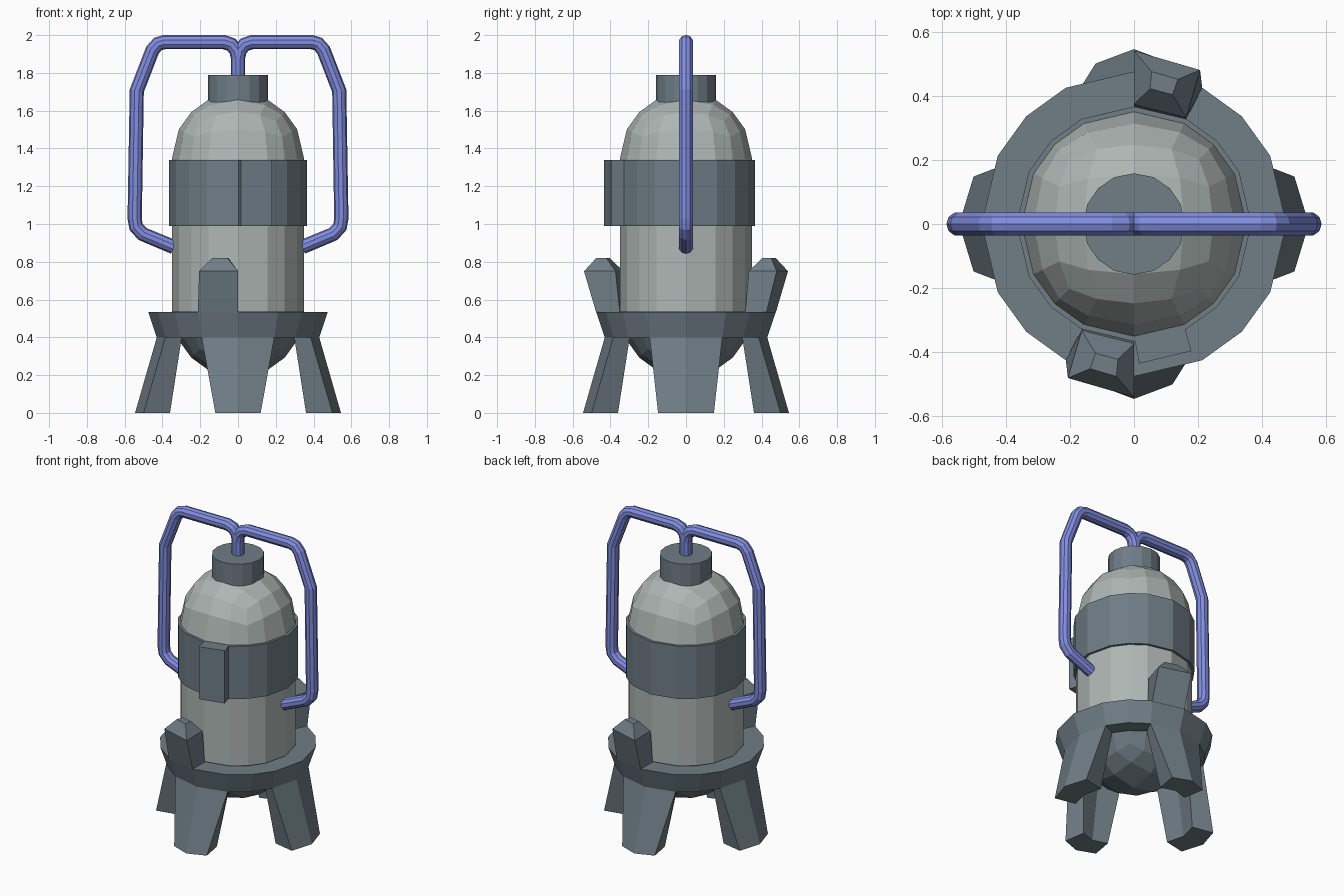
import bpy, bmesh
from math import atan, cos, sin, pi
from mathutils import Vector, Matrix

if "Cube" in bpy.data.objects:
    bpy.data.objects.remove(bpy.data.objects["Cube"])


def material(name, rgb):
    m = bpy.data.materials.new(name)
    m.diffuse_color = (*rgb, 1)
    m.use_nodes = True
    m.node_tree.nodes["Principled BSDF"].inputs["Base Color"].default_value = m.diffuse_color
    return m


SLATE = material("slate_metal", (0.16, 0.205, 0.24))
TANK = material("pale_metal", (0.42, 0.47, 0.45))
BLUE = material("blue_hose", (0.22, 0.27, 0.75))

# 16 directions of a sphered cube's equator
A = atan(0.5)
ANGLES = [q * pi / 2 + a for q in range(4) for a in (0, A, pi / 4, pi / 2 - A)]


def ring(r, z, angles=ANGLES):
    return [(r * cos(a), r * sin(a), z) for a in angles]


def finish(bm, name, mat):
    bmesh.ops.recalc_face_normals(bm, faces=bm.faces)
    me = bpy.data.meshes.new(name)
    bm.to_mesh(me)
    bm.free()
    me.materials.append(mat)
    ob = bpy.data.objects.new(name, me)
    bpy.context.collection.objects.link(ob)
    return ob


def loft(name, loops, mat, closed=False, turn=0.0):
    """Bridge equal loops in order; cap the ends, or join last to first."""
    bm = bmesh.new()
    rot = Matrix.Rotation(turn, 3, 'Z')
    rows = [[bm.verts.new(rot @ Vector(p)) for p in lp] for lp in loops]
    pairs = list(zip(rows, rows[1:])) + ([(rows[-1], rows[0])] if closed else [])
    for a, b in pairs:
        for i in range(len(a)):
            j = (i + 1) % len(a)
            bm.faces.new((a[i], a[j], b[j], b[i]))
    if not closed:
        bm.faces.new(rows[0])
        bm.faces.new(rows[-1])
    return finish(bm, name, mat)


def dome(name, r, z, up, mat, wall=0.0):
    """Half of a sphered cube, with an optional straight wall below it."""
    bm = bmesh.new()
    bmesh.ops.create_cube(bm, size=2)
    bmesh.ops.subdivide_edges(bm, edges=bm.edges[:], cuts=3, use_grid_fill=True)
    low = [v for v in bm.verts if v.co.z < -0.01]
    bmesh.ops.delete(bm, geom=low, context='VERTS')
    for v in bm.verts:
        v.co = v.co.normalized() * r
        v.co.z = z + v.co.z * up
    if wall:
        rim = [e for e in bm.edges if e.is_boundary]
        ext = bmesh.ops.extrude_edge_only(bm, edges=rim)["geom"]
        for v in ext:
            if isinstance(v, bmesh.types.BMVert):
                v.co.z -= wall
    return finish(bm, name, mat)


# Tank body, lower dome and top cap
dome("tank_body", 0.35, 1.345, 1, TANK, wall=0.805)
dome("tank_bottom", 0.35, 0.54, -1, SLATE)
cap_angles = [i * pi / 8 for i in range(16)]
loft("top_cap", [ring(0.158, 1.62, cap_angles), ring(0.158, 1.79, cap_angles)], SLATE)

# Band around the tank, with one facet pushed out as a box
loft("band", [ring(r, z) for r, z in
              ((0.348, 0.99), (0.366, 0.99), (0.366, 1.34), (0.348, 1.34))],
     SLATE, closed=True)
plate = [(0, -0.35), (0.156, -0.313), (0.179, -0.396), (0.016, -0.435)]
loft("band_box", [[(x, y, z) for x, y in plate] for z in (0.99, 1.34)], SLATE)

# Flared base ring
loft("base_ring", [ring(r, z) for r, z in
                   ((0.333, 0.40), (0.43, 0.40), (0.475, 0.535), (0.345, 0.535))],
     SLATE, closed=True)

# Four splayed legs, each growing from two ring facets
for k, side in enumerate(("right", "back", "left", "front")):
    w = 0.148 if k % 2 == 0 else 0.12
    fan = (-A, 0, A)
    top = ring(0.43, 0.40, fan) + ring(0.333, 0.40, fan[::-1])
    foot = [(0.50, -w, 0), (0.545, 0, 0), (0.50, w, 0),
            (0.36, w * 0.8, 0), (0.39, 0, 0), (0.36, -w * 0.8, 0)]
    loft(side + "_leg", [top, foot], SLATE, turn=k * pi / 2)

# Two upright lugs on the ring, opposite each other
lug = [[(0, -0.475, 0.53), (-0.2125, -0.425, 0.53), (-0.156, -0.313, 0.53), (0, -0.35, 0.53)],
       [(0, -0.54, 0.75), (-0.206, -0.48, 0.75), (-0.163, -0.332, 0.75), (0, -0.373, 0.75)],
       [(-0.055, -0.475, 0.82), (-0.137, -0.451, 0.82), (-0.12, -0.403, 0.82), (-0.05, -0.422, 0.82)]]
for side, turn in (("front", 0), ("back", pi)):
    loft(side + "_lug", lug, SLATE, turn=turn)

# Two bent hoses from the cap down to the tank sides
path = [(0, 1.77), (0, 1.88), (0.01, 1.92), (0.035, 1.95), (0.075, 1.963), (0.39, 1.963),
        (0.425, 1.953), (0.453, 1.92), (0.536, 1.705), (0.547, 1.03), (0.54, 0.985),
        (0.505, 0.947), (0.34, 0.878)]
for side, s in (("left", -1), ("right", 1)):
    cu = bpy.data.curves.new(side + "_hose", 'CURVE')
    cu.dimensions = '3D'
    cu.bevel_depth = 0.038
    cu.bevel_resolution = 3
    cu.use_fill_caps = True
    sp = cu.splines.new('POLY')
    sp.points.add(len(path) - 1)
    for p, (x, z) in zip(sp.points, path):
        p.co = (s * x, 0, z, 1)
    sp.use_smooth = False
    cu.materials.append(BLUE)
    ob = bpy.data.objects.new(side + "_hose", cu)
    bpy.context.collection.objects.link(ob)
    bpy.ops.object.select_all(action='DESELECT')
    ob.select_set(True)
    bpy.context.view_layer.objects.active = ob
    bpy.ops.object.convert(target='MESH')
